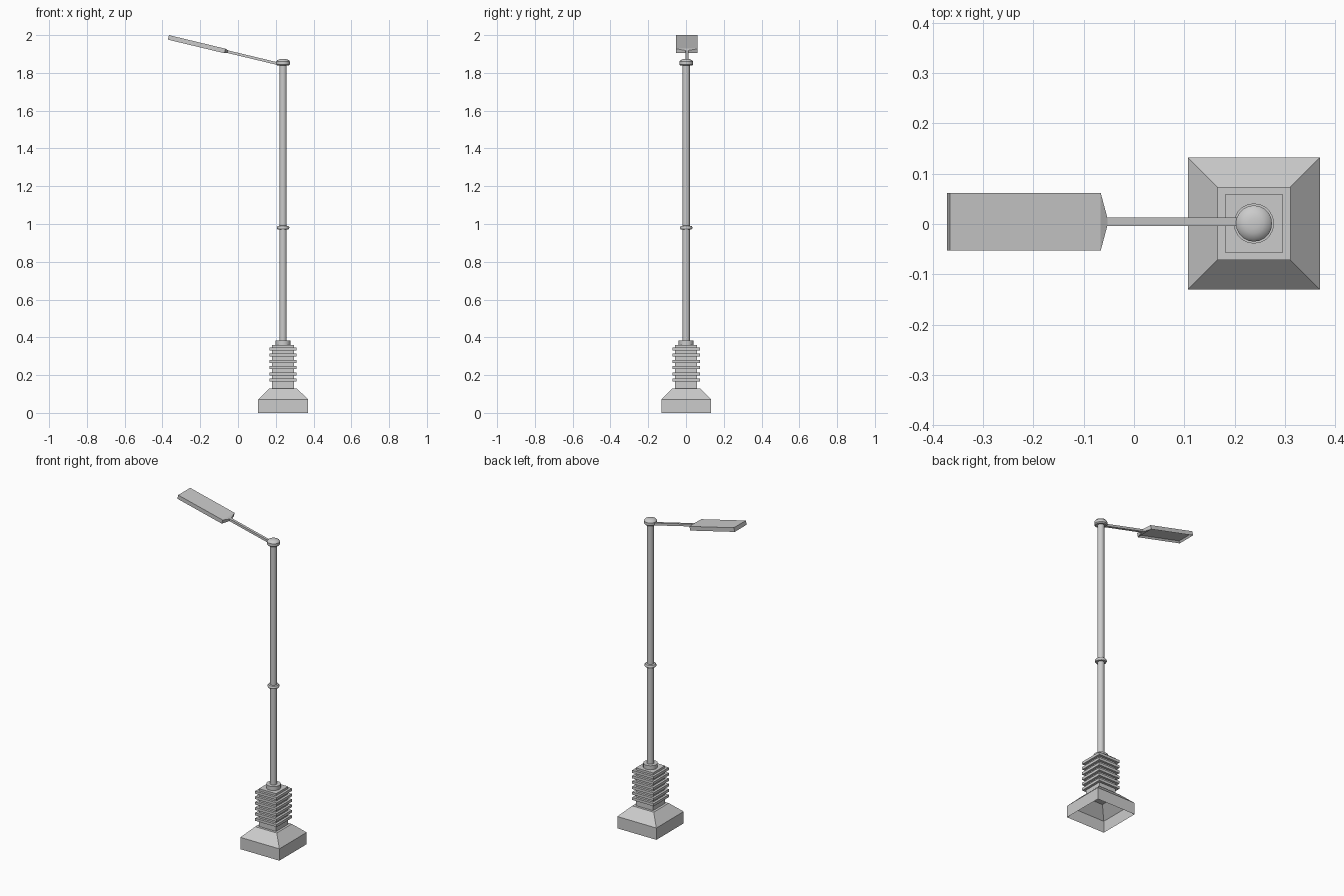
import bpy, bmesh
from math import cos, sin, pi, radians, sqrt
from mathutils import Matrix, Vector

if "Cube" in bpy.data.objects:
    bpy.data.objects.remove(bpy.data.objects["Cube"])

CX, CY = 0.2385, 0.001     # post axis
HY = 0.0045                # arm and lamp centre line
TILT = radians(13.5)


def finish(bm, name, smooth=False):
    bmesh.ops.recalc_face_normals(bm, faces=bm.faces)
    me = bpy.data.meshes.new(name)
    bm.to_mesh(me)
    bm.free()
    ob = bpy.data.objects.new(name, me)
    bpy.context.collection.objects.link(ob)
    if smooth:
        bpy.ops.object.select_all(action='DESELECT')
        ob.select_set(True)
        bpy.context.view_layer.objects.active = ob
        bpy.ops.object.shade_smooth_by_angle(angle=radians(35))
    return ob


def loft(bm, rings, cap_start=True, cap_end=True):
    rows = [[bm.verts.new(p) for p in r] for r in rings]
    n = len(rows[0])
    for a, b in zip(rows, rows[1:]):
        for i in range(n):
            j = (i + 1) % n
            bm.faces.new((a[i], a[j], b[j], b[i]))
    if cap_start:
        bm.faces.new(rows[0][::-1])
    if cap_end:
        bm.faces.new(rows[-1])


def turned(name, profile, sides=20, bottom=True):
    """Stack of (radius, height) rings; four sides gives a square section."""
    k, off = (sqrt(2), pi / 4) if sides == 4 else (1, 0)
    bm = bmesh.new()
    loft(bm, [[(CX + r * k * cos(off + 2 * pi * i / sides),
                CY + r * k * sin(off + 2 * pi * i / sides), z)
               for i in range(sides)] for r, z in profile], cap_start=bottom)
    return finish(bm, name, sides > 4)


def section(u, hw, z0, z1):
    return [(u, -hw, z0), (u, hw, z0), (u, hw, z1), (u, -hw, z1)]


# Hollow plinth, open underneath
turned("plinth", [(0.1315, 0), (0.1315, 0.072), (0.0725, 0.13)], 4, bottom=False)

# Square pedestal with six fins
prof = [(0.058, 0.13)]
for i in range(6):
    z = 0.174 + i * 0.033
    prof += [(0.058, z - 0.008), (0.0725, z - 0.008), (0.0725, z + 0.008), (0.058, z + 0.008)]
turned("finned_pedestal", prof + [(0.058, 0.36)], 4)

# Round post, collar, mid ring and domed cap
turned("pole_collar", [(0.04, 0.36), (0.04, 0.384)])
turned("pole", [(0.0195, 0.38), (0.0195, 1.85)])
turned("mid_ring", [(0.0195, 0.97), (0.029, 0.972), (0.033, 0.978),
                    (0.033, 0.983), (0.029, 0.989), (0.0195, 0.991)])
turned("pole_cap", [(0.03, 1.838), (0.036, 1.844), (0.036, 1.86),
                    (0.031, 1.867), (0.02, 1.872), (0.01, 1.874)])

# Lamp frame: local x runs down the arm from the outer end of the lamp
frame = Matrix.Translation((-0.3715, HY, 1.976)) @ Matrix.Rotation(TILT, 4, 'Y')

# Lamp head with tapered neck and recessed underside
bm = bmesh.new()
loft(bm, [section(0, 0.0575, 0, 0.0245), section(0.308, 0.0575, 0, 0.0245),
          section(0.323, 0.008, 0.005, 0.019)])
bm.normal_update()
under = [f for f in bm.faces if all(v.co.z < 0.001 for v in f.verts)]
bmesh.ops.inset_region(bm, faces=under, thickness=0.008)
bmesh.ops.translate(bm, verts=under[0].verts[:], vec=(0, 0, 0.012))
bm.transform(frame)
finish(bm, "lamp_head")

# Arm
bm = bmesh.new()
loft(bm, [section(0.318, 0.008, 0.005, 0.019), section(0.605, 0.008, 0.005, 0.019)])
bm.transform(frame)
finish(bm, "lamp_arm")
